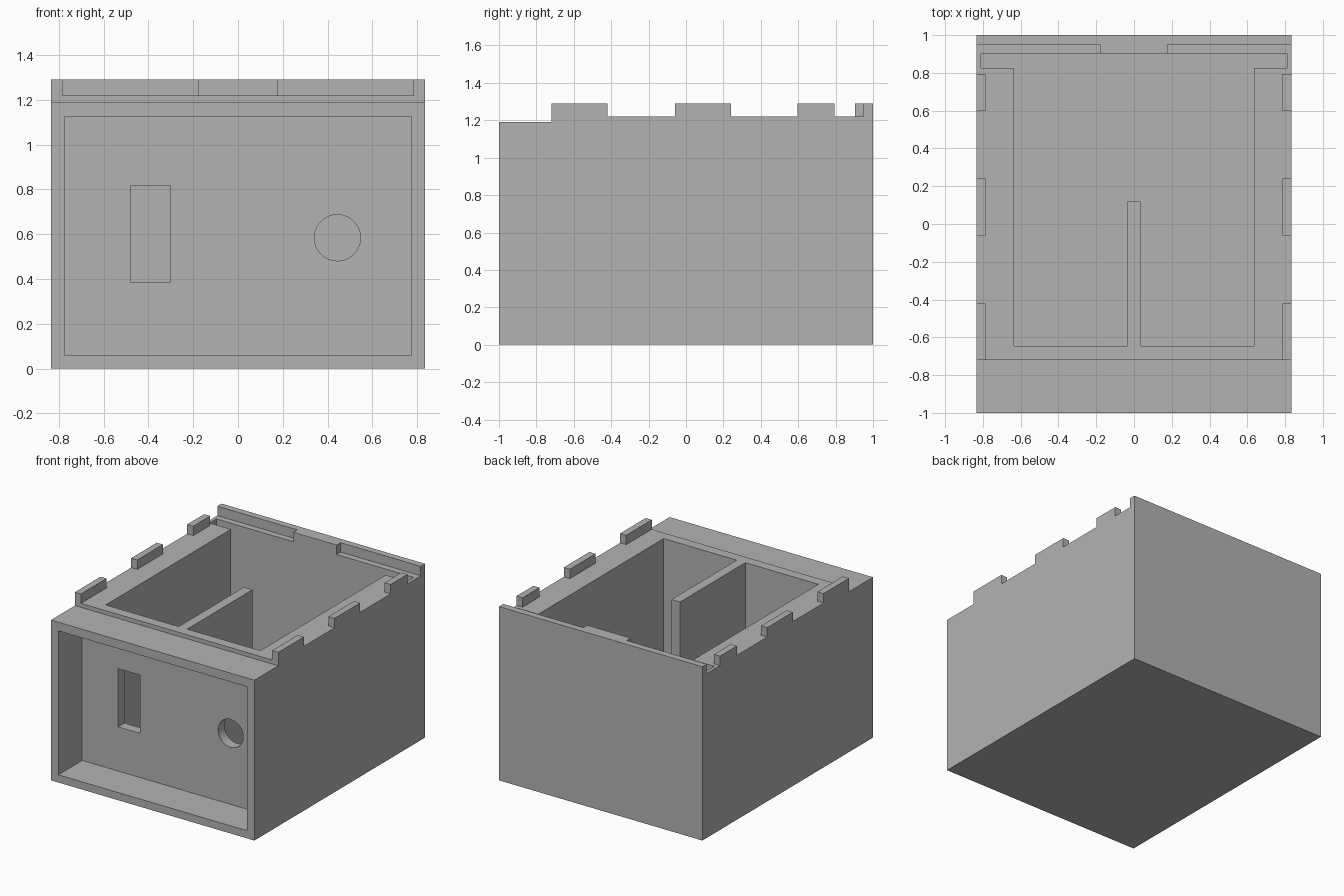
import bpy
import bmesh
from mathutils import Vector

old = bpy.data.objects.get("Cube")
if old:
    bpy.data.objects.remove(old, do_unlink=True)

grey = bpy.data.materials.new("plain_grey")
grey.use_nodes = True
grey.diffuse_color = (0.45, 0.45, 0.45, 1)
grey.node_tree.nodes["Principled BSDF"].inputs["Base Color"].default_value = (0.45, 0.45, 0.45, 1)

W, WALL_TOP, LIP_TOP, FLOOR = 0.835, 1.22, 1.29, 0.06


def prism(name, outline, direction):
    """Extrude a closed planar outline along a direction."""
    bm = bmesh.new()
    face = bm.faces.new([bm.verts.new(p) for p in outline])
    ext = bmesh.ops.extrude_face_region(bm, geom=[face])
    moved = [g for g in ext["geom"] if isinstance(g, bmesh.types.BMVert)]
    bmesh.ops.translate(bm, verts=moved, vec=Vector(direction))
    bmesh.ops.recalc_face_normals(bm, faces=bm.faces)
    mesh = bpy.data.meshes.new(name)
    bm.to_mesh(mesh)
    bm.free()
    mesh.materials.append(grey)
    obj = bpy.data.objects.new(name, mesh)
    bpy.context.collection.objects.link(obj)
    return obj


def box(name, x0, x1, y0, y1, z0, z1):
    base = [(x0, y0, z0), (x1, y0, z0), (x1, y1, z0), (x0, y1, z0)]
    return prism(name, base, (0, 0, z1 - z0))


def mirrored(half):
    """Complete a plan outline across x = 0."""
    return half + [(-x, y) for x, y in reversed(half)]


def cut(body, cutter):
    cutter.hide_render = True
    mod = body.modifiers.new("cut", "BOOLEAN")
    mod.operation = "DIFFERENCE"
    mod.solver = "EXACT"
    mod.object = cutter
    bpy.context.view_layer.objects.active = body
    bpy.ops.object.modifier_apply(modifier=mod.name)
    bpy.data.objects.remove(cutter, do_unlink=True)


# Case body with a slightly lower front top
side = [(-1, 0), (1, 0), (1, WALL_TOP), (-0.72, WALL_TOP), (-0.72, 1.19), (-1, 1.19)]
case = prism("case_body", [(-W, y, z) for y, z in side], (2 * W, 0, 0))

# Open compartment around the centre divider, with a panel slot at the back
plan = mirrored([(0.035, 0.12), (0.035, -0.645), (0.635, -0.645),
                 (0.635, 0.825), (0.81, 0.825), (0.81, 0.903)])
cut(case, prism("compartment_cutter", [(x, y, FLOOR) for x, y in plan], (0, 0, 2)))

# Front recess
cut(case, box("recess_cutter", -0.775, 0.775, -1.2, -0.72, 0.057, 1.125))

# Rectangular and round openings in the front panel
cut(case, box("window_cutter", -0.48, -0.302, -0.8, -0.55, 0.385, 0.817))
bpy.ops.mesh.primitive_cylinder_add(vertices=64, radius=0.103, depth=0.25,
                                    location=(0.444, -0.675, 0.584), rotation=(1.570796, 0, 0))
hole = bpy.context.object
hole.data.materials.append(grey)
cut(case, hole)

# Locating tabs along both side walls
for label, s in (("left", 1), ("right", -1)):
    for i, (y0, y1) in enumerate([(-0.72, -0.42), (-0.06, 0.24), (0.597, 0.795)]):
        x0, x1 = sorted((s * 0.785, s * W))
        box(f"{label}_tab_{i + 1}", x0, x1, y0, y1, WALL_TOP, LIP_TOP)

# Back lip, thicker in the middle
lip = mirrored([(0.178, 0.903), (0.178, 0.95), (W, 0.95), (W, 1)])
prism("back_lip", [(x, y, WALL_TOP) for x, y in lip], (0, 0, LIP_TOP - WALL_TOP))
